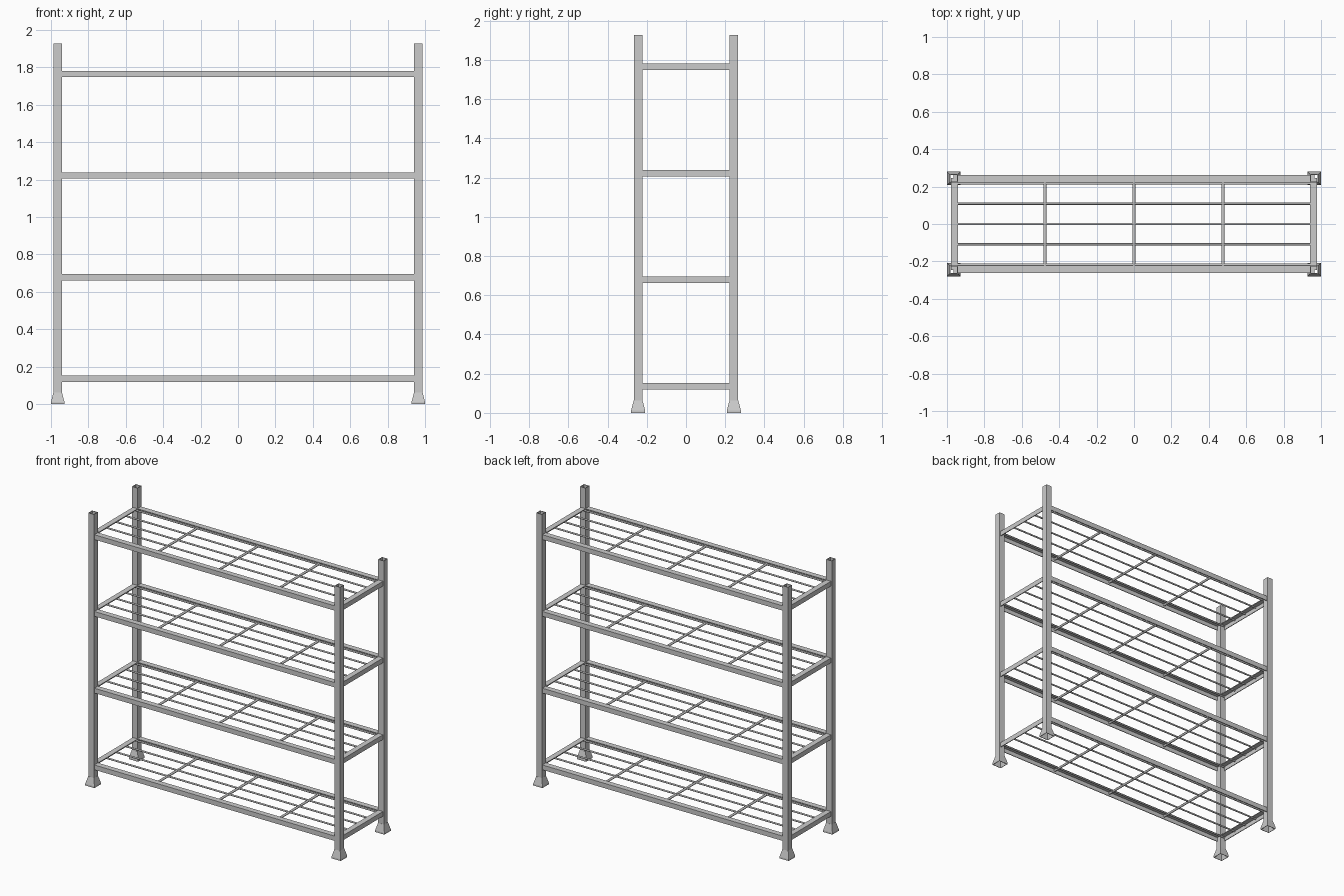
import bpy, bmesh, math
from mathutils import Vector, Matrix

if "Cube" in bpy.data.objects:
    bpy.data.objects.remove(bpy.data.objects["Cube"])

PX, PY = 0.964, 0.244            # post centres
TOPS = [0.153, 0.696, 1.239, 1.782]  # top height of each shelf frame
T = 0.005                        # sheet thickness


def finish(name, bm):
    bmesh.ops.recalc_face_normals(bm, faces=bm.faces)
    me = bpy.data.meshes.new(name)
    bm.to_mesh(me)
    bm.free()
    ob = bpy.data.objects.new(name, me)
    bpy.context.collection.objects.link(ob)
    return ob


def square_shell(name, cx, cy, rings):
    """Hollow square part: closed loop of (half width, z) rings."""
    bm = bmesh.new()
    loops = [[bm.verts.new((cx + sx * h, cy + sy * h, z))
              for sx, sy in ((-1, -1), (1, -1), (1, 1), (-1, 1))] for h, z in rings]
    for a, b in zip(loops, loops[1:] + loops[:1]):
        for i in range(4):
            j = (i + 1) % 4
            bm.faces.new((a[i], a[j], b[j], b[i]))
    return finish(name, bm)


def extrude_profile(name, points, direction):
    bm = bmesh.new()
    face = bm.faces.new([bm.verts.new(p) for p in points])
    ext = bmesh.ops.extrude_face_region(bm, geom=[face])
    verts = [g for g in ext["geom"] if isinstance(g, bmesh.types.BMVert)]
    bmesh.ops.translate(bm, verts=verts, vec=Vector(direction))
    return finish(name, bm)


def rod(bm, center, length, radius, axis):
    """Round bar along x or y."""
    turn = Matrix.Rotation(math.pi / 2, 4, 'Y' if axis == 'x' else 'X')
    bmesh.ops.create_cone(bm, cap_ends=True, segments=10, radius1=radius, radius2=radius,
                          depth=length, matrix=Matrix.Translation(center) @ turn)


def angle_profile(outer, inner, top, height=0.034):
    """Angle section: outer web with a top flange pointing inward."""
    s = 1 if outer > inner else -1
    return [(outer, top), (inner, top), (inner, top - T), (outer - s * T, top - T),
            (outer - s * T, top - height), (outer, top - height)]


# Hollow posts and flared feet
for sx, xn in ((-1, "left"), (1, "right")):
    for sy, yn in ((-1, "front"), (1, "back")):
        square_shell(f"{yn}_{xn}_post", sx * PX, sy * PY,
                     [(0.022, 0.055), (0.022, 1.927), (0.018, 1.927), (0.018, 0.055)])
        square_shell(f"{yn}_{xn}_foot", sx * PX, sy * PY,
                     [(0.036, 0), (0.036, 0.012), (0.0225, 0.063),
                      (0.019, 0.063), (0.0325, 0.011), (0.0325, 0)])

for n, top in enumerate(TOPS, 1):
    # Long rails
    for s, side in ((-1, "front"), (1, "back")):
        prof = angle_profile(s * 0.261, s * 0.221, top)
        extrude_profile(f"shelf_{n}_{side}_rail", [(-0.966, y, z) for y, z in prof], (1.932, 0, 0))
    # End rails
    for s, side in ((-1, "left"), (1, "right")):
        prof = angle_profile(s * 0.979, s * 0.941, top)
        extrude_profile(f"shelf_{n}_{side}_rail", [(x, -0.245, z) for x, z in prof], (0, 0.49, 0))
    # Lengthwise bars
    bm = bmesh.new()
    for i in range(-2, 3):
        rod(bm, (0, i * 0.1085, top - T - 0.007), 1.94, 0.006, 'x')
    finish(f"shelf_{n}_long_bars", bm)
    # Cross bars
    bm = bmesh.new()
    for i in (-1, 0, 1):
        rod(bm, (i * 0.476, 0, top - T - 0.009), 0.51, 0.008, 'y')
    finish(f"shelf_{n}_cross_bars", bm)

# Smooth the round bars, keep sharp edges
bpy.ops.object.select_all(action='DESELECT')
for ob in bpy.data.objects:
    if ob.name.endswith("_bars"):
        ob.select_set(True)
        bpy.context.view_layer.objects.active = ob
bpy.ops.object.shade_smooth_by_angle(angle=math.radians(40))
